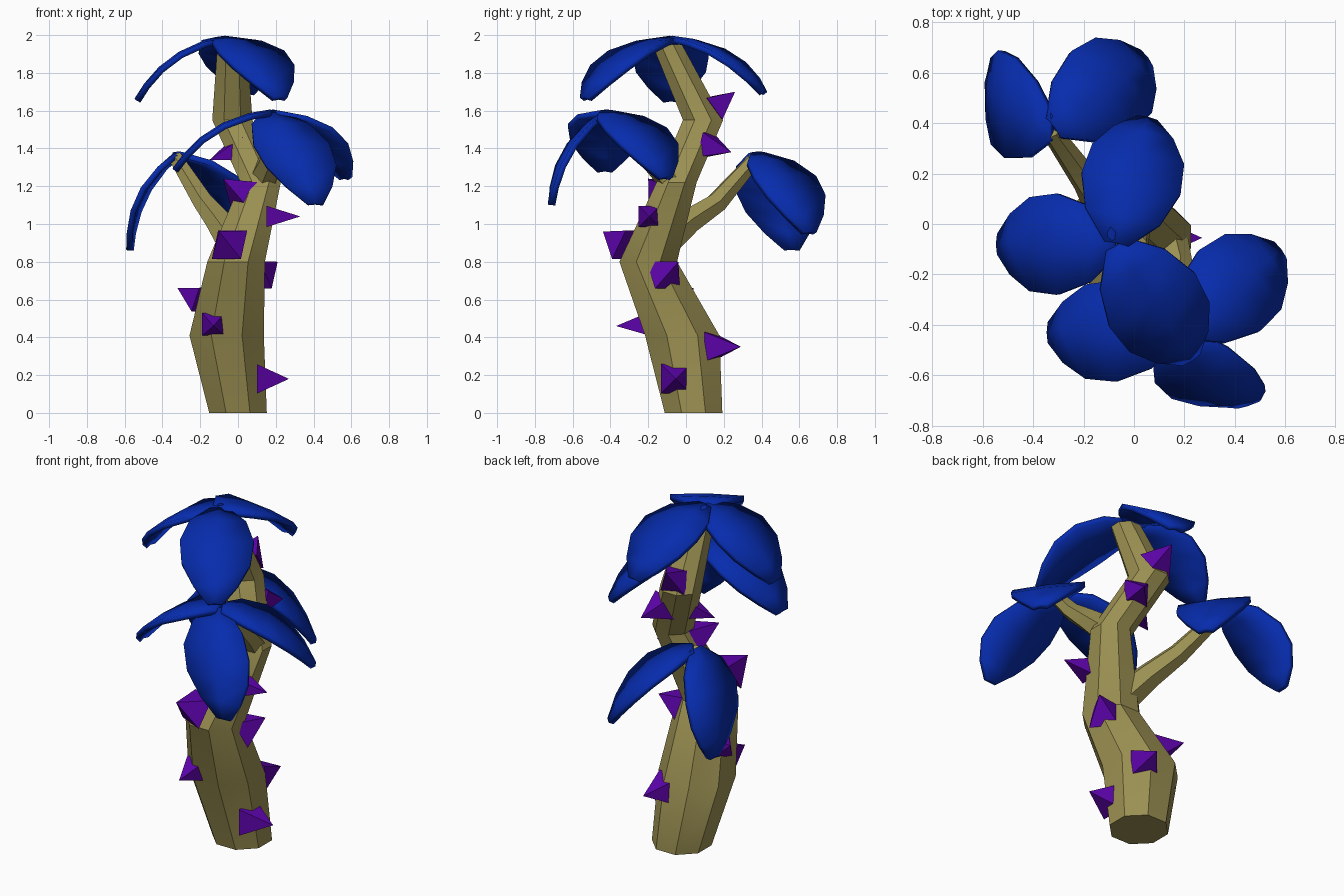
import bpy, bmesh
from math import cos, sin, tau
from mathutils import Vector, Matrix

if "Cube" in bpy.data.objects:
    bpy.data.objects.remove(bpy.data.objects["Cube"])


def material(name, rgb):
    m = bpy.data.materials.new(name)
    m.use_nodes = True
    m.diffuse_color = (*rgb, 1)
    m.node_tree.nodes["Principled BSDF"].inputs["Base Color"].default_value = (*rgb, 1)
    return m


bark = material("olive bark", (0.33, 0.28, 0.085))
blue = material("deep blue leaf", (0.002, 0.025, 0.42))
violet = material("violet thorn", (0.11, 0.001, 0.41))


def finish(name, bm, mat):
    bmesh.ops.recalc_face_normals(bm, faces=bm.faces)
    mesh = bpy.data.meshes.new(name)
    bm.to_mesh(mesh)
    bm.free()
    mesh.materials.append(mat)
    ob = bpy.data.objects.new(name, mesh)
    bpy.context.collection.objects.link(ob)
    return ob


def smooth(ob):
    bpy.ops.object.select_all(action="DESELECT")
    ob.select_set(True)
    bpy.context.view_layer.objects.active = ob
    bpy.ops.object.shade_smooth_by_angle(angle=0.6)


def tube(name, points, sides, level):
    """Faceted tube through (x, y, z, radius); level keeps the rings horizontal."""
    bm = bmesh.new()
    rings = []
    centres = [Vector(p[:3]) for p in points]
    for i, (c, p) in enumerate(zip(centres, points)):
        along = centres[min(i + 1, len(points) - 1)] - centres[max(i - 1, 0)]
        axis = Vector((0, 0, 1)) if level else along.normalized()
        u = Vector((0, 1, 0)).cross(axis).normalized()
        v = axis.cross(u)
        angles = [tau * (k + 0.5) / sides for k in range(sides)]
        rings.append([bm.verts.new(c + p[3] * (u * cos(a) + v * sin(a))) for a in angles])
    for a, b in zip(rings, rings[1:]):
        for k in range(sides):
            n = (k + 1) % sides
            bm.faces.new((a[k], a[n], b[n], b[k]))
    bm.faces.new(rings[0])
    bm.faces.new(rings[-1])
    smooth(finish(name, bm, bark))


def leaf(name, base, tip, heading, half_width=0.2, bulge=0.24):
    """Broad drooping blade arched from base to tip, its width square to heading."""
    base, tip = Vector(base), Vector(tip)
    chord = tip - base
    side = Vector((heading[1], -heading[0], 0)).normalized()
    up = side.cross(chord).normalized()
    control = (base + tip) / 2 + up * bulge * chord.length
    profile = [(0, .24), (.18, .76), (.42, 1), (.65, .93), (.85, .6), (1, .2)]
    bm = bmesh.new()
    rows = []
    for t, w in profile:
        c = base * (1 - t) ** 2 + control * 2 * t * (1 - t) + tip * t * t
        s = side * w * half_width
        rows.append([bm.verts.new(p) for p in (c - s, c + up * 0.008, c + s)])
    for a, b in zip(rows, rows[1:]):
        for k in range(2):
            bm.faces.new((a[k], a[k + 1], b[k + 1], b[k]))
    ob = finish(name, bm, blue)
    mod = ob.modifiers.new("thickness", "SOLIDIFY")
    mod.thickness = 0.03
    mod.offset = 0
    smooth(ob)


def thorn(name, base, tip, radius):
    """Four-sided spike with a level square base."""
    base, tip = Vector(base), Vector(tip)
    axis = tip - base
    bm = bmesh.new()
    bmesh.ops.create_cone(bm, cap_ends=True, segments=4, radius1=radius, radius2=0,
                          depth=axis.length)
    turn = axis.to_track_quat("Z", "Y").to_matrix() @ Matrix.Rotation(tau / 8, 3, "Z")
    bmesh.ops.rotate(bm, verts=bm.verts, matrix=turn)
    bmesh.ops.translate(bm, verts=bm.verts, vec=(base + tip) / 2)
    finish(name, bm, violet)


# Crooked trunk and two side branches
tube("trunk", [(0, .04, 0, .165), (-.06, -.02, .41, .213), (-.01, -.2, .8, .165),
               (.12, -.05, 1.22, .115), (-.03, .09, 1.55, .115),
               (-.03, -.1, 1.95, .085)], 8, True)
tube("back_branch", [(.0, -.16, .87, .1), (-.1, .01, 1.01, .075),
                     (-.18, .16, 1.11, .06), (-.33, .37, 1.35, .04)], 6, False)
tube("front_branch", [(.12, -.03, 1.2, .09), (.17, -.17, 1.33, .065),
                      (.19, -.29, 1.43, .05), (.18, -.42, 1.57, .04)], 6, False)

# Leaf clusters at the trunk top and branch ends: base, then (tip, heading) per leaf
clusters = {
    "top": ((-.07, -.08, 1.975), [((-.53, -.08, 1.65), (-1, 0)),
                                  ((.22, -.53, 1.66), (.28, -.45)),
                                  ((.05, .41, 1.69), (.11, .49))]),
    "front": ((.18, -.42, 1.585), [((-.33, -.43, 1.28), (-1, 0)),
                                   ((.57, -.11, 1.24), (.4, .3)),
                                   ((.41, -.71, 1.1), (.08, -1))]),
    "back": ((-.32, .38, 1.365), [((-.57, .56, .86), (-1, .08)),
                                  ((.04, .65, .95), (.36, .27))]),
}
for place, (base, blades) in clusters.items():
    for i, (tip, heading) in enumerate(blades):
        leaf(f"{place}_leaf_{i + 1}", base, tip, heading)

# Thorns along the trunk: base, tip, base radius
thorns = [
    ((.1, -.055, .18), (.27, -.055, .18), .11),
    ((-.13, -.2, .47), (-.13, -.37, .46), .085),
    ((-.19, -.04, .6), (-.32, .04, .66), .095),
    ((.03, .12, .35), (.08, .29, .35), .11),
    ((.1, -.12, .73), (.21, -.04, .8), .115),
    ((-.045, -.32, .89), (-.1, -.44, .96), .12),
    ((.15, -.195, 1.04), (.33, -.195, 1.04), .08),
    ((.03, -.12, 1.16), (-.08, -.2, 1.24), .1),
    ((.02, .01, 1.4), (-.15, -.06, 1.34), .09),
    ((.07, .1, 1.42), (.13, .24, 1.38), .095),
    ((-.03, .14, 1.61), (-.05, .26, 1.7), .1),
]
for i, spec in enumerate(thorns):
    thorn(f"thorn_{i + 1}", *spec)
